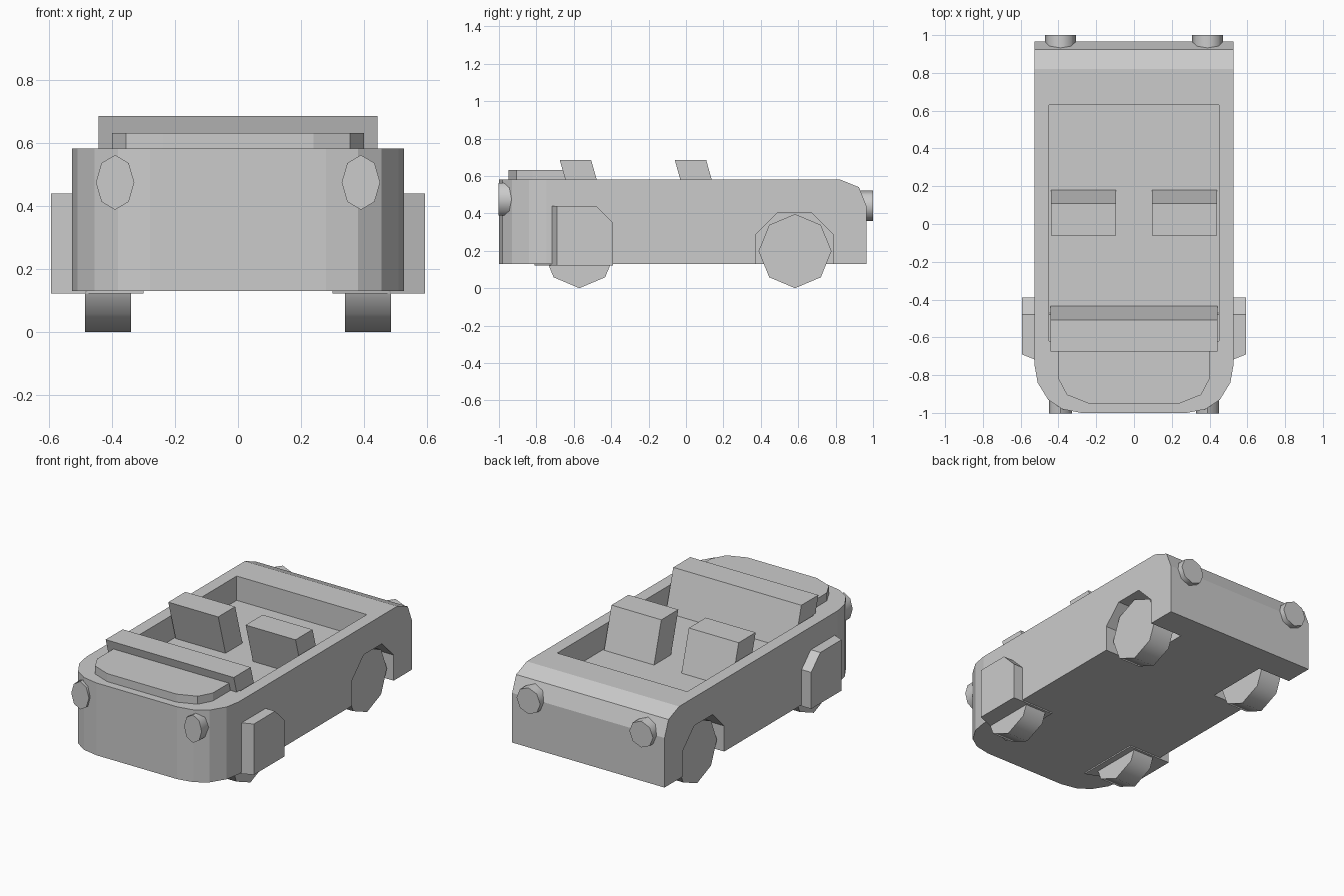
import bpy, bmesh, math
from mathutils import Vector

if "Cube" in bpy.data.objects:
    bpy.data.objects.remove(bpy.data.objects["Cube"])

GREY = (0.6, 0.6, 0.6, 1)
paint = bpy.data.materials.new("plain grey")
paint.use_nodes = True
paint.diffuse_color = GREY
paint.node_tree.nodes["Principled BSDF"].inputs["Base Color"].default_value = GREY


def prism(name, outline, axis, lo, hi):
    """Extrude a 2D outline: axis x takes (y, z), y takes (x, z), z takes (x, y)."""
    def place(p, d):
        return {"x": (d, *p), "y": (p[0], d, p[1]), "z": (*p, d)}[axis]
    bm = bmesh.new()
    face = bm.faces.new([bm.verts.new(place(p, lo)) for p in outline])
    ext = bmesh.ops.extrude_face_region(bm, geom=[face])
    verts = [g for g in ext["geom"] if isinstance(g, bmesh.types.BMVert)]
    shift = Vector(place((0, 0), hi - lo))
    bmesh.ops.translate(bm, verts=verts, vec=shift)
    bmesh.ops.recalc_face_normals(bm, faces=bm.faces)
    mesh = bpy.data.meshes.new(name)
    bm.to_mesh(mesh)
    bm.free()
    mesh.materials.append(paint)
    ob = bpy.data.objects.new(name, mesh)
    bpy.context.collection.objects.link(ob)
    return ob


def boolean(ob, other, operation):
    mod = ob.modifiers.new(operation.lower(), "BOOLEAN")
    mod.operation = operation
    mod.solver = "EXACT"
    mod.object = other
    other.hide_render = True
    other.hide_set(True)


def octagon(cx, cy, rx, ry):
    return [(cx + rx * math.cos(i * math.pi / 4), cy + ry * math.sin(i * math.pi / 4))
            for i in range(8)]


def smooth(ob):
    bpy.ops.object.select_all(action="DESELECT")
    ob.select_set(True)
    bpy.context.view_layer.objects.active = ob
    bpy.ops.object.shade_smooth_by_angle(angle=math.radians(50))


def mirrored(points):
    return points + [(-x, y) for x, y in reversed(points)]


# Body: rounded plan, trimmed by a side profile with a sloped end
body = prism("body", mirrored([(0.527, 0.965), (0.527, -0.745), (0.51, -0.84), (0.455, -0.93),
                               (0.38, -0.98), (0.28, -1.0)]), "z", 0.13, 0.582)
end_trim = prism("end_trim_cutter", [(0.82, 0.582), (0.925, 0.54), (0.965, 0.44),
                                     (1.1, 0.44), (1.1, 0.7), (0.82, 0.7)], "x", -0.7, 0.7)
boolean(body, end_trim, "DIFFERENCE")

# Open cockpit
FLOOR = 0.43
cockpit = prism("cockpit_cutter", mirrored([(0.45, 0.63), (0.45, -0.62)]), "z", FLOOR, 0.8)
boolean(body, cockpit, "DIFFERENCE")

# Slanted seats: two single seats and a wide bench
def seat(name, y, lo, hi):
    return prism(name, [(y, 0.685), (y + 0.168, 0.685), (y + 0.243, FLOOR - 0.01),
                        (y + 0.075, FLOOR - 0.01)], "x", lo, hi)

seat("left_seat", -0.06, 0.095, 0.44)
seat("right_seat", -0.06, -0.44, -0.095)
seat("bench_seat", -0.675, -0.443, 0.443)

# Raised deck panel
prism("deck_panel", mirrored([(0.4, -0.6), (0.4, -0.82), (0.355, -0.905), (0.24, -0.95)]),
      "z", 0.57, 0.632)

for side, s in (("left", 1), ("right", -1)):
    def span(a, b):
        return sorted((s * a, s * b))

    # Wheel arch opening
    arch = prism(side + "_arch_cutter", [(0.375, 0.0), (0.375, 0.29), (0.49, 0.405),
                 (0.67, 0.405), (0.785, 0.29), (0.785, 0.0)], "x", *span(0.3, 0.7))
    boolean(body, arch, "DIFFERENCE")

    # Wheels
    for end, y in (("front", -0.57), ("rear", 0.583)):
        smooth(prism(f"{end}_{side}_wheel", octagon(y, 0.198, 0.195, 0.198), "x",
                     *span(0.34, 0.485)))

    # Fender with an angled leading face
    fender = prism(side + "_fender", [(-0.81, 0.122), (-0.81, 0.44), (-0.48, 0.44),
                   (-0.39, 0.35), (-0.39, 0.122)], "x", *span(0.3, 0.593))
    for v in fender.data.vertices:
        if v.co.y < -0.8 and abs(v.co.x) > 0.5:
            v.co.y = -0.69

    # Lamps at both ends
    x = s * 0.39
    smooth(prism(f"front_{side}_lamp", octagon(x, 0.475, 0.061, 0.087), "y", -1.003, -0.88))
    smooth(prism(f"rear_{side}_lamp", octagon(x, 0.44, 0.082, 0.082), "y", 0.9, 1.0))
